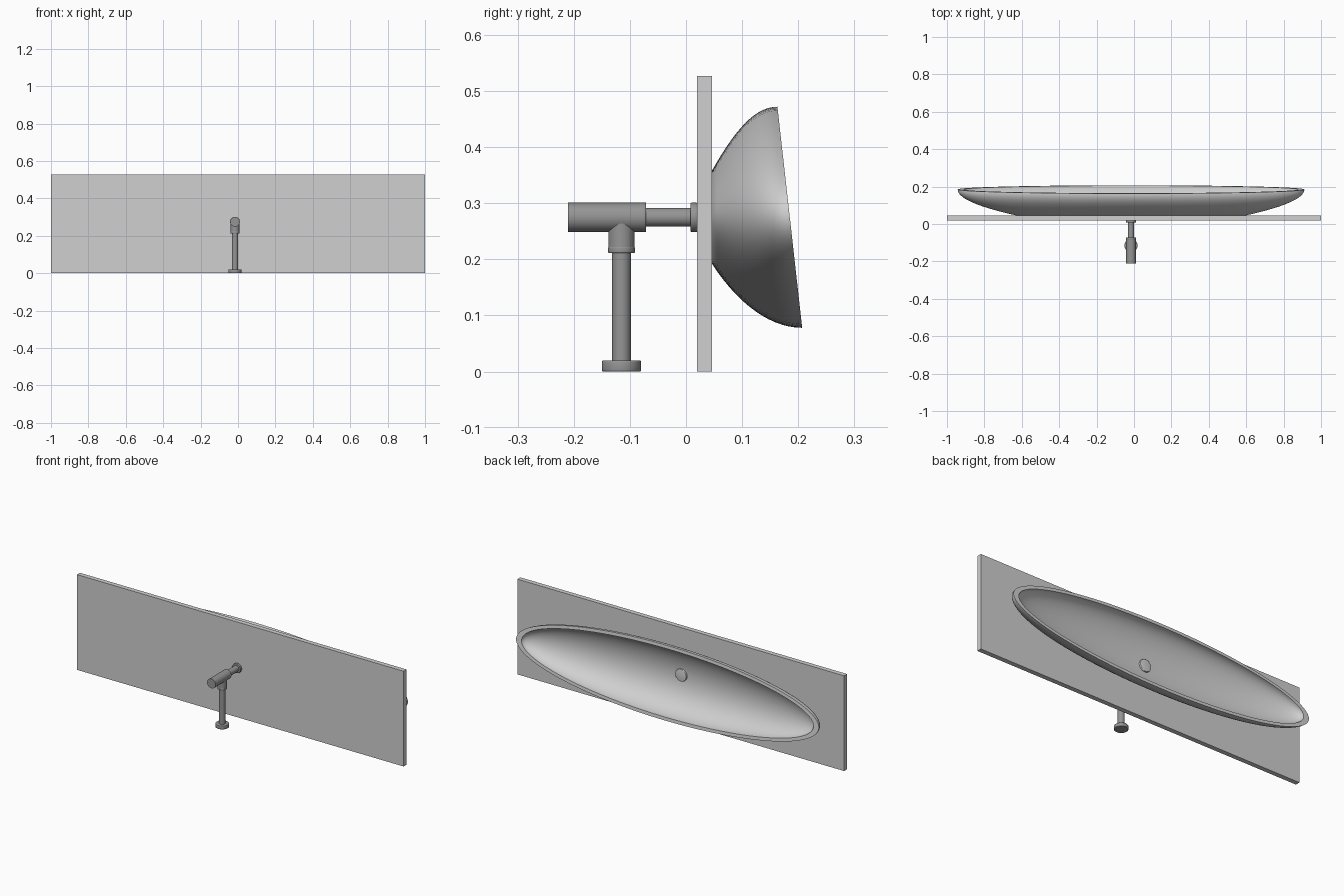
import bpy, bmesh, math
from mathutils import Matrix

if "Cube" in bpy.data.objects:
    bpy.data.objects.remove(bpy.data.objects["Cube"])

CX = -0.016   # shared centre of bowl and pipes
CZ = 0.275


def material(name, v):
    m = bpy.data.materials.new(name)
    m.diffuse_color = (v, v, v, 1)
    m.use_nodes = True
    m.node_tree.nodes["Principled BSDF"].inputs["Base Color"].default_value = m.diffuse_color
    return m


ceramic = material("light grey ceramic", 0.63)
metal = material("dark grey metal", 0.3)


def finish(name, bm, mat, smooth=True):
    bmesh.ops.recalc_face_normals(bm, faces=bm.faces)
    me = bpy.data.meshes.new(name)
    bm.to_mesh(me)
    bm.free()
    ob = bpy.data.objects.new(name, me)
    bpy.context.collection.objects.link(ob)
    me.materials.append(mat)
    if smooth:
        bpy.ops.object.select_all(action='DESELECT')
        ob.select_set(True)
        bpy.context.view_layer.objects.active = ob
        bpy.ops.object.shade_smooth_by_angle(angle=math.radians(35))
    return ob


def cylinder(name, r, a, b, mat, y=None, bevel=0.0):
    """Along z at depth y if y is given, otherwise along y at height CZ."""
    bm = bmesh.new()
    bmesh.ops.create_cone(bm, cap_ends=True, segments=48, radius1=r, radius2=r, depth=b - a)
    if bevel:
        caps = [e for e in bm.edges if abs(e.verts[0].co.z - e.verts[1].co.z) < 1e-6]
        bmesh.ops.bevel(bm, geom=caps, offset=bevel, segments=3, profile=0.5, affect='EDGES')
    mid = (a + b) / 2
    if y is None:
        mat4 = Matrix.Translation((CX, mid, CZ)) @ Matrix.Rotation(-math.pi / 2, 4, 'X')
    else:
        mat4 = Matrix.Translation((CX, y, mid))
    bm.transform(mat4)
    return finish(name, bm, mat)


# back panel
bm = bmesh.new()
bmesh.ops.create_cube(bm, size=1)
bm.transform(Matrix.Translation((0, 0.033, 0.2635)) @ Matrix.Diagonal((2, 0.026, 0.527, 1)))
finish("back_panel", bm, ceramic, False)

# oval bowl: outer wall, tilted rim and hollow inside, as stacked ellipse rings
N = 96
rings = []   # (half width, half height, depth fraction, floor y)
for i in range(15):
    h = i / 14
    f = 1 - (1 - h) ** 2
    rings.append((0.61 + 0.317 * f, 0.081 + 0.116 * f, h, 0.045))
for i in range(20):
    t = math.pi / 2 * (1 - i / 20)
    rings.append((0.894 * math.sin(t), 0.179 * math.sin(t), 1 - math.cos(t), 0.06))

bm = bmesh.new()
loops = []
for rx, rz, h, floor in rings:
    loop = []
    for k in range(N):
        a = 2 * math.pi * k / N
        z = CZ + rz * math.sin(a)
        rim_y = 0.185 - (z - CZ) * 0.112
        loop.append(bm.verts.new((CX + rx * math.cos(a), floor + h * (rim_y - floor), z)))
    loops.append(loop)
for p, q in zip(loops, loops[1:]):
    for k in range(N):
        n = (k + 1) % N
        bm.faces.new((p[k], p[n], q[n], q[k]))
bm.faces.new(loops[0])
bm.faces.new(loops[-1])
finish("oval_bowl", bm, ceramic)

# drain cover inside the bowl
cylinder("drain_cover", 0.034, 0.05, 0.07, ceramic, bevel=0.003)

# horizontal waste pipe
cylinder("wall_flange", 0.026, 0.008, 0.0205, metal, bevel=0.002)
cylinder("horizontal_pipe", 0.0165, -0.075, 0.012, metal)
cylinder("body_ring", 0.0265, -0.083, -0.071, metal, bevel=0.002)
cylinder("trap_body", 0.026, -0.21, -0.082, metal)

# vertical waste pipe
PY = -0.115
cylinder("tee_branch", 0.0235, 0.222, CZ, metal, y=PY)
cylinder("branch_ring", 0.0238, 0.211, 0.2225, metal, y=PY, bevel=0.002)
cylinder("vertical_pipe", 0.0167, 0.015, 0.213, metal, y=PY)
cylinder("foot_flange", 0.035, 0.0, 0.02, metal, y=PY, bevel=0.003)
